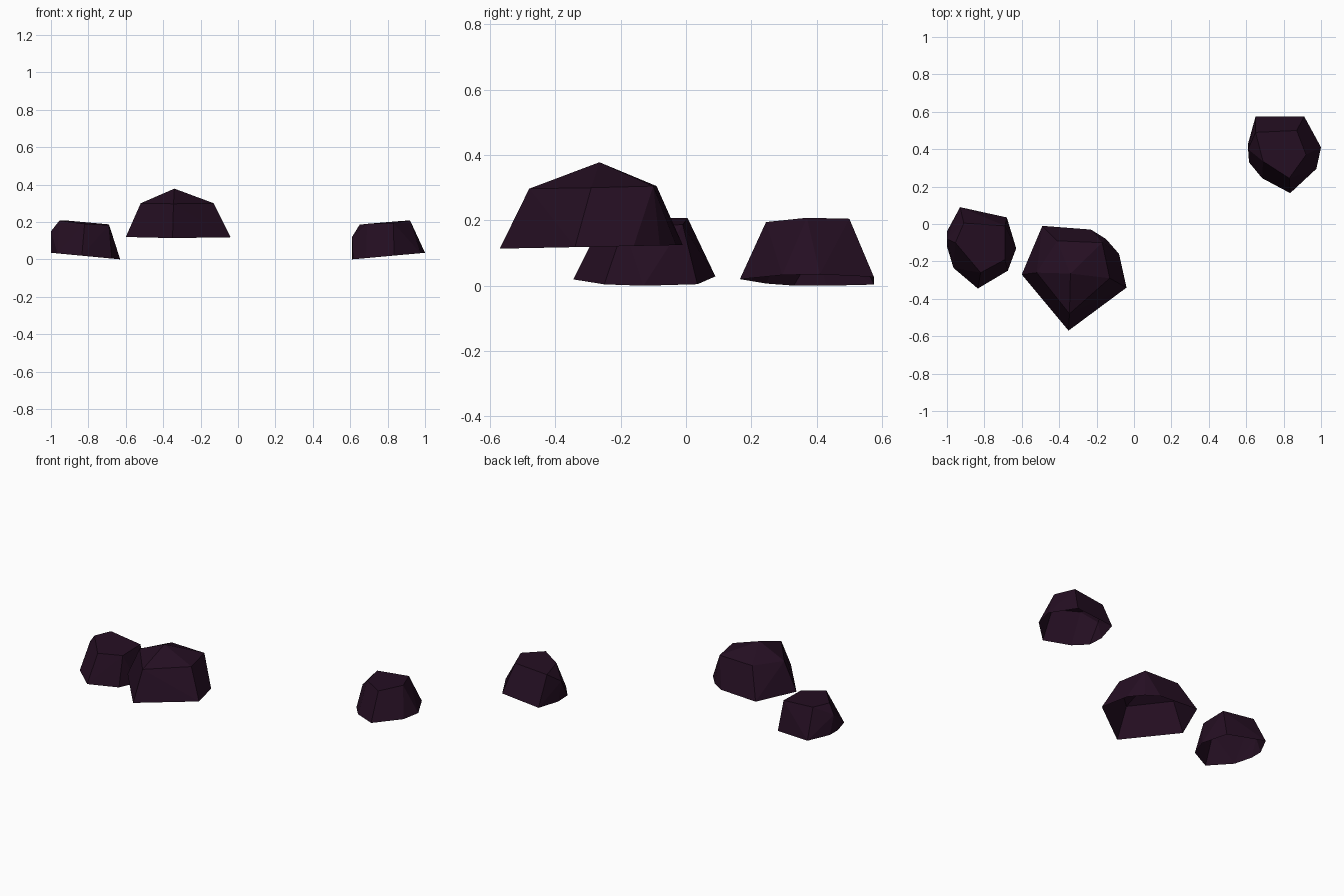
import bpy
import bmesh
from math import radians

# Remove the default object
default_cube = bpy.data.objects.get("Cube")
if default_cube:
    bpy.data.objects.remove(default_cube, do_unlink=True)

# One dark stone colour for every rock
stone = bpy.data.materials.new("dark_plum_stone")
stone.use_nodes = True
stone_colour = (0.018, 0.0045, 0.016, 1)
stone.diffuse_color = stone_colour
shader = stone.node_tree.nodes["Principled BSDF"]
shader.inputs["Base Color"].default_value = stone_colour
shader.inputs["Roughness"].default_value = 0.9


def build_rock(name, rim, rim_height, crown):
    """Wrap a faceted shell around a rim outline and crown points, open below."""
    bm = bmesh.new()
    for x, y in rim:
        bm.verts.new((x, y, rim_height(x, y)))
    for point in crown:
        bm.verts.new(point)
    bmesh.ops.convex_hull(bm, input=bm.verts[:])
    bm.normal_update()

    # Open the underside, leaving a hollow shell
    underside = [face for face in bm.faces if face.normal.z < -0.5]
    bmesh.ops.delete(bm, geom=underside, context="FACES")

    # Merge nearly flat neighbouring triangles into larger facets
    bmesh.ops.dissolve_limit(bm, angle_limit=radians(4),
                             verts=bm.verts[:], edges=bm.edges[:])
    mesh = bpy.data.meshes.new(name)
    bm.to_mesh(mesh)
    bm.free()
    mesh.materials.append(stone)
    rock = bpy.data.objects.new(name, mesh)
    bpy.context.collection.objects.link(rock)
    return rock


# Large rock with a pointed top and a chipped back corner
build_rock(
    "large_rock",
    rim=[(-.35, -.57), (-.04, -.34), (-.08, -.16), (-.15, -.08),
         (-.23, -.03), (-.49, -.01), (-.6, -.27)],
    rim_height=lambda x, y: .125 + .02 * y,
    crown=[(-.345, -.48, .297), (-.13, -.29, .3), (-.17, -.1, .305),
           (-.41, -.09, .305), (-.52, -.26, .3), (-.34, -.265, .378)],
)

# Small rock on the right of the large one, its rim tilted sideways
build_rock(
    "small_rock_west",
    rim=[(-.93, .09), (-.68, .035), (-.63, -.13), (-.675, -.25),
         (-.835, -.345), (-.965, -.235), (-1, -.12), (-1, -.04)],
    rim_height=lambda x, y: -.095 * (x + .63),
    crown=[(-.955, -.1, .207), (-.82, -.26, .19), (-.69, -.19, .183),
           (-.69, -.01, .187), (-.91, .005, .207), (-1, -.08, .15)],
)

# Small rock standing apart at the back, tilted the other way
build_rock(
    "small_rock_east",
    rim=[(.65, .575), (.91, .575), (1, .41), (.975, .295),
         (.835, .165), (.685, .245), (.615, .33), (.61, .43)],
    rim_height=lambda x, y: .09 * (x - .61),
    crown=[(.69, .335, .19), (.83, .245, .195), (.92, .37, .208),
           (.87, .5, .205), (.65, .49, .185), (.61, .4, .12)],
)
